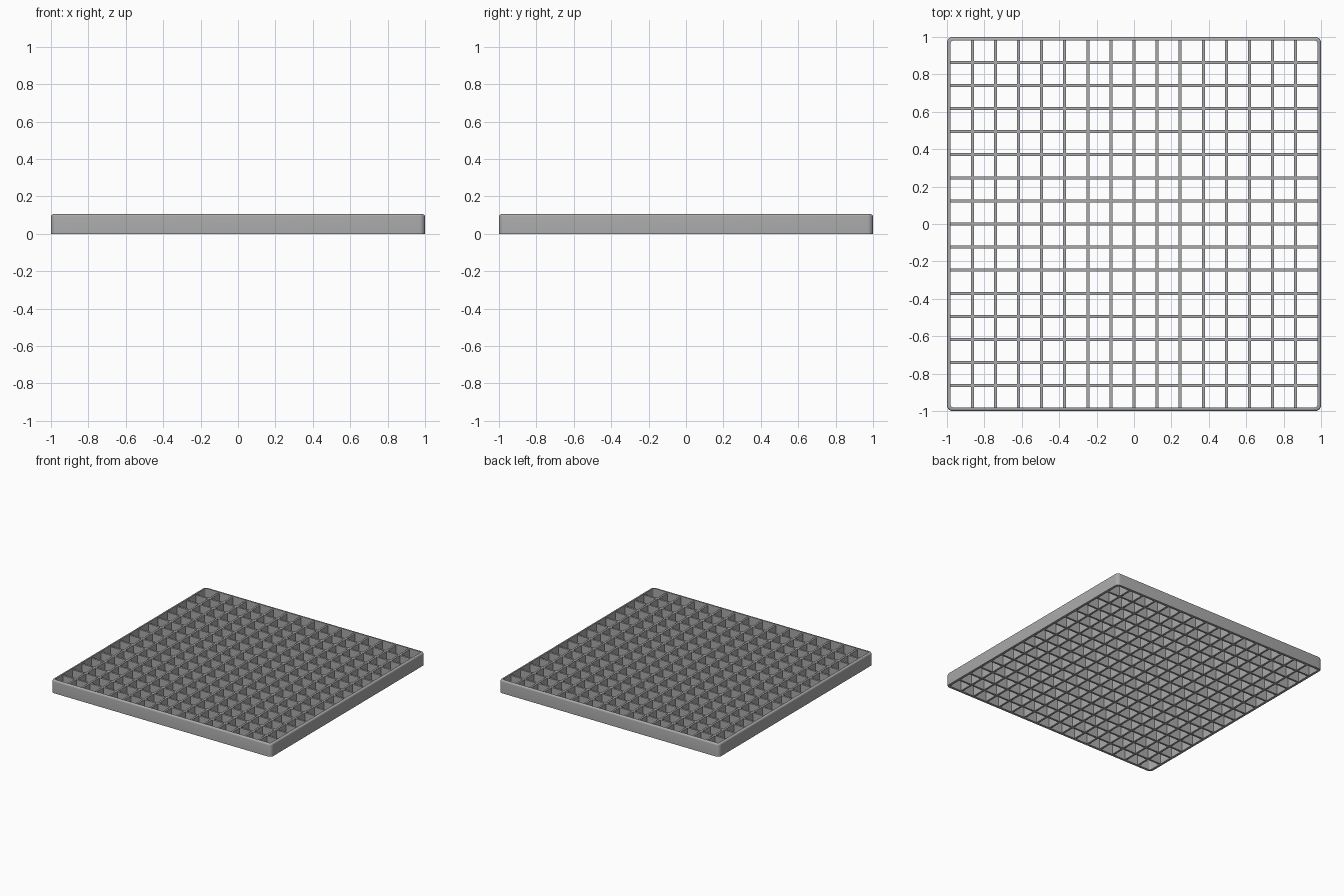
import bpy, bmesh, math

if "Cube" in bpy.data.objects:
    bpy.data.objects.remove(bpy.data.objects["Cube"])

PITCH = 0.1235     # spacing of the bars
BAR = 0.016        # bar thickness
WALL = 0.02        # rim thickness
HEIGHT = 0.105     # rim height
BAR_TOP = 0.095    # lattice height
INNER = 1.0 - WALL

grey = bpy.data.materials.new("grey plastic")
grey.diffuse_color = (0.4, 0.4, 0.4, 1)
grey.use_nodes = True
grey.node_tree.nodes["Principled BSDF"].inputs["Base Color"].default_value = grey.diffuse_color


def add_object(name, bm):
    bmesh.ops.recalc_face_normals(bm, faces=bm.faces)
    mesh = bpy.data.meshes.new(name)
    bm.to_mesh(mesh)
    bm.free()
    mesh.materials.append(grey)
    obj = bpy.data.objects.new(name, mesh)
    bpy.context.collection.objects.link(obj)
    return obj


def ring(bm, half, radius, z, steps=5):
    """Square loop with rounded corners."""
    verts = []
    for k, (sx, sy) in enumerate(((1, 1), (-1, 1), (-1, -1), (1, -1))):
        for i in range(steps + 1):
            a = math.pi / 2 * (k + i / steps)
            verts.append(bm.verts.new((sx * (half - radius) + radius * math.cos(a),
                                       sy * (half - radius) + radius * math.sin(a), z)))
    return verts


# Rim: closed wall section with a rounded top outer edge, swept round the square
bm = bmesh.new()
section = [(INNER, 0.0), (1.0, 0.0)]
EDGE = 0.012
for i in range(5):
    a = math.pi / 2 * i / 4
    section.append((1 - EDGE + EDGE * math.cos(a), HEIGHT - EDGE + EDGE * math.sin(a)))
section.append((INNER, HEIGHT))
loops = [ring(bm, h, max(0.006, 0.03 - (1 - h)), z) for h, z in section]
for a, b in zip(loops, loops[1:] + loops[:1]):
    n = len(a)
    for i in range(n):
        j = (i + 1) % n
        bm.faces.new((a[i], a[j], b[j], b[i]))
rim = add_object("rim", bm)

# Lattice: one plan of crossing bars with square openings, raised to height
bm = bmesh.new()
lines = [-INNER]
for k in range(-7, 8):
    lines += [k * PITCH - BAR / 2, k * PITCH + BAR / 2]
lines.append(INNER)
n = len(lines)
plan = [[bm.verts.new((x, y, 0)) for y in lines] for x in lines]
for i in range(n - 1):
    for j in range(n - 1):
        if i % 2 or j % 2:          # odd strips are bars, even-even are openings
            bm.faces.new((plan[i][j], plan[i + 1][j], plan[i + 1][j + 1], plan[i][j + 1]))
bmesh.ops.delete(bm, geom=[v for v in bm.verts if not v.link_faces], context='VERTS')
raised = bmesh.ops.extrude_face_region(bm, geom=bm.faces[:], use_keep_orig=True)
for v in raised["geom"]:
    if isinstance(v, bmesh.types.BMVert):
        v.co.z = BAR_TOP
bmesh.ops.recalc_face_normals(bm, faces=bm.faces)
# drop the bar ends buried against the rim
ends = [f for f in bm.faces
        if max(abs(c) for c in f.calc_center_median()) > INNER - 1e-4]
bmesh.ops.delete(bm, geom=ends, context='FACES')
lattice = add_object("lattice", bm)

# Smooth the rounded edges, keep the flat sides crisp
bpy.ops.object.select_all(action='DESELECT')
rim.select_set(True)
bpy.context.view_layer.objects.active = rim
bpy.ops.object.shade_smooth_by_angle(angle=math.radians(30))
